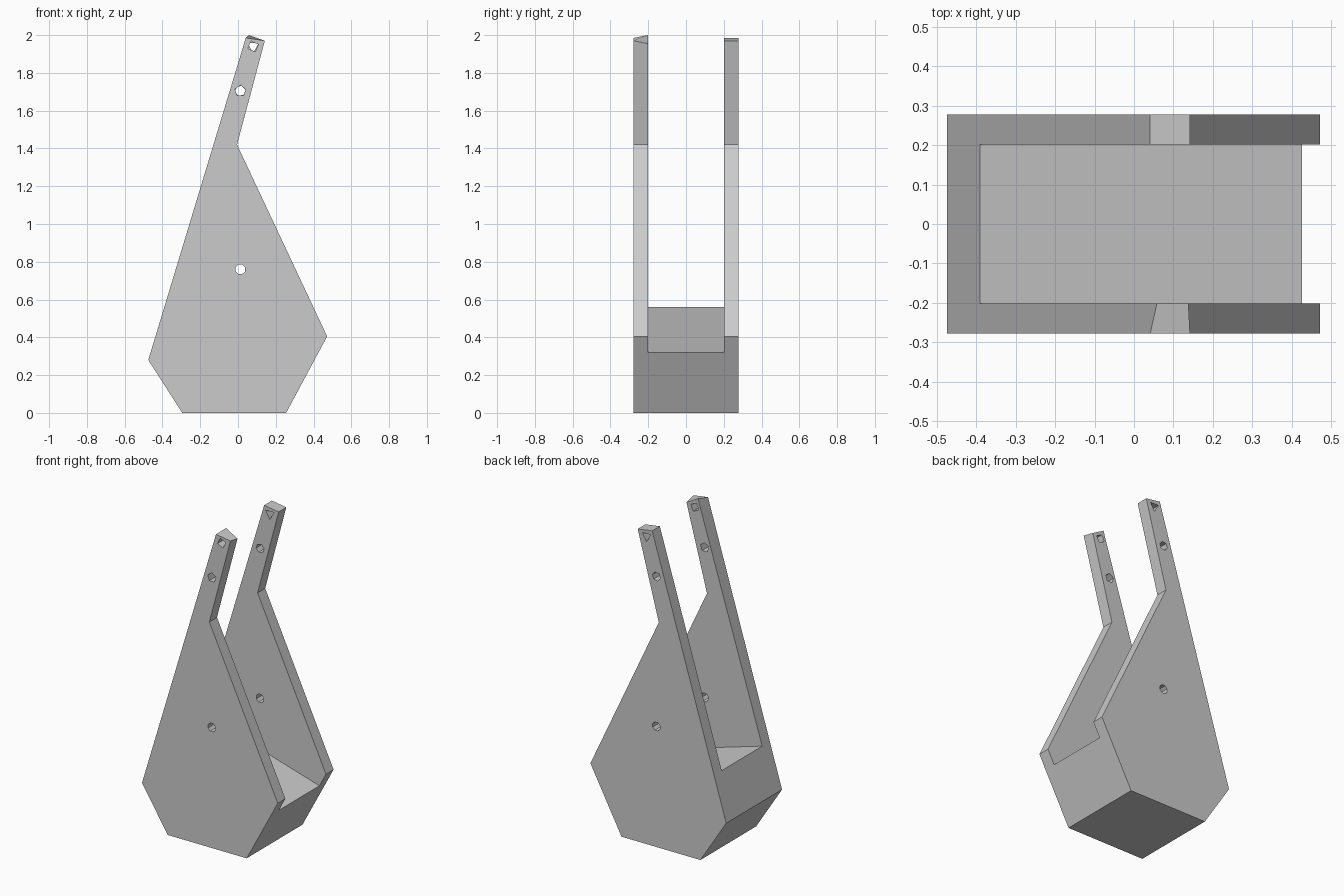
import bpy, bmesh, math

cube = bpy.data.objects.get("Cube")
if cube:
    bpy.data.objects.remove(cube, do_unlink=True)

grey = bpy.data.materials.new("plain grey")
grey.use_nodes = True
colour = (0.6, 0.6, 0.6, 1)
grey.diffuse_color = colour
grey.node_tree.nodes["Principled BSDF"].inputs["Base Color"].default_value = colour


def prism(name, profile, y0, y1):
    """Extrude an x-z outline along y."""
    bm = bmesh.new()
    face = bm.faces.new([bm.verts.new((x, y0, z)) for x, z in profile])
    new = bmesh.ops.extrude_face_region(bm, geom=[face])["geom"]
    verts = [v for v in new if isinstance(v, bmesh.types.BMVert)]
    bmesh.ops.translate(bm, verts=verts, vec=(0, y1 - y0, 0))
    bmesh.ops.recalc_face_normals(bm, faces=bm.faces)
    mesh = bpy.data.meshes.new(name)
    bm.to_mesh(mesh)
    bm.free()
    mesh.materials.append(grey)
    ob = bpy.data.objects.new(name, mesh)
    bpy.context.collection.objects.link(ob)
    return ob


def cut(target, cutter):
    """Subtract the cutter, then remove it."""
    cutter.hide_render = True
    mod = target.modifiers.new("cut", "BOOLEAN")
    mod.operation = "DIFFERENCE"
    mod.solver = "EXACT"
    mod.object = cutter
    bpy.context.view_layer.objects.active = target
    bpy.ops.object.modifier_apply(modifier=mod.name)
    bpy.data.objects.remove(cutter, do_unlink=True)


def ring(x, z, r, sides, turn):
    angles = [math.radians(turn) + math.tau * i / sides for i in range(sides)]
    return [(x + r * math.cos(a), z + r * math.sin(a)) for a in angles]


# Solid body with the full side outline
outline = [(-0.295, 0), (0.255, 0), (0.472, 0.405), (-0.005, 1.42),
           (0.142, 1.97), (0.041, 1.985), (-0.475, 0.28)]
body = prism("holder_body", outline, -0.278, 0.278)

# Wide slot that leaves two side plates and a sloping floor
slot = [(-0.56, 0.61), (0.595, 0.27), (0.8, 2.2), (-0.8, 2.2)]
cut(body, prism("slot_cutter", slot, -0.202, 0.202))

# Skewed tip on the inner side of the front arm
for v in body.data.vertices:
    if v.co.z > 1.9 and -0.21 < v.co.y < -0.19:
        if v.co.x > 0.1:
            v.co.x, v.co.z = 0.138, 1.955
        else:
            v.co.x, v.co.z = 0.058, 2.0

# Bolt holes: y side, x, z, radius, sides, turn
holes = [(-1, 0.012, 0.76, 0.028, 8, 22), (1, 0.012, 0.76, 0.028, 8, 22),
         (-1, 0.012, 1.705, 0.03, 5, 90), (1, 0.012, 1.705, 0.028, 6, 10),
         (-1, 0.08, 1.94, 0.03, 4, 20), (1, 0.08, 1.94, 0.034, 3, -90)]
for side, x, z, r, sides, turn in holes:
    y = side * 0.24
    cut(body, prism("hole_cutter", ring(x, z, r, sides, turn), y - 0.08, y + 0.08))
